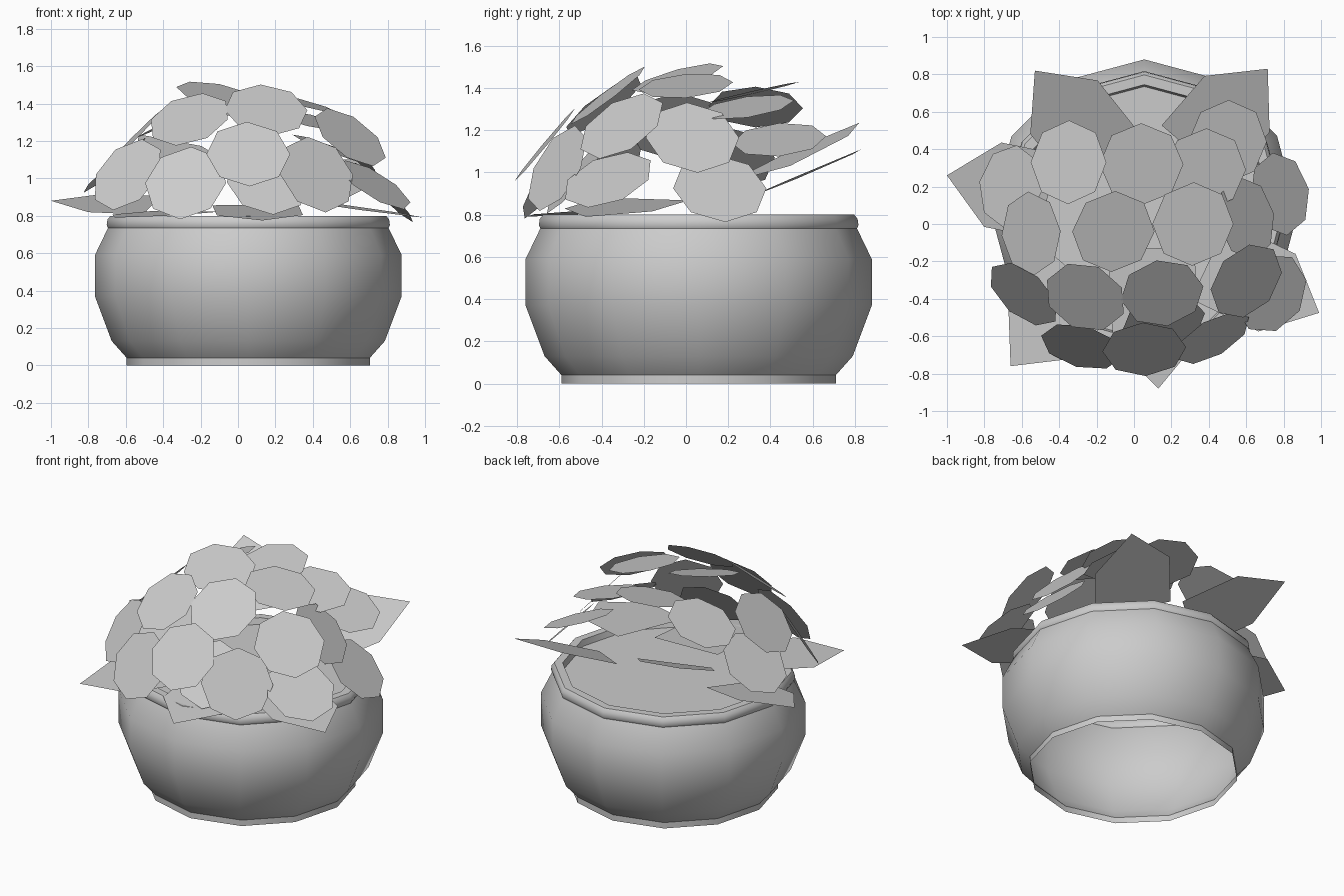
import bpy, math
from mathutils import Vector

if "Cube" in bpy.data.objects:
    bpy.data.objects.remove(bpy.data.objects["Cube"])

grey = bpy.data.materials.new("pale grey")
grey.diffuse_color = (0.6, 0.6, 0.6, 1)
grey.use_nodes = True
grey.node_tree.nodes["Principled BSDF"].inputs["Base Color"].default_value = grey.diffuse_color
PX, PY = 0.055, 0.06          # pot axis


def make(name, verts, faces, smooth_angle=None):
    me = bpy.data.meshes.new(name)
    me.from_pydata(verts, [], faces)
    me.materials.append(grey)
    if smooth_angle:
        me.polygons.foreach_set("use_smooth", [True] * len(me.polygons))
        me.set_sharp_from_angle(angle=math.radians(smooth_angle))
    me.update()
    ob = bpy.data.objects.new(name, me)
    bpy.context.collection.objects.link(ob)
    return ob


def lathe(name, profile, n=12):
    """Revolve an (r, z) profile around the pot axis; the top is closed by the soil."""
    verts, faces = [], []
    for r, z in profile:
        for i in range(n):
            a = 2 * math.pi * i / n
            verts.append((PX + r * math.cos(a), PY + r * math.sin(a), z))
    for k in range(len(profile) - 1):
        for i in range(n):
            j = (i + 1) % n
            faces.append((k * n + i, k * n + j, (k + 1) * n + j, (k + 1) * n + i))
    top = (len(profile) - 1) * n
    faces.append(tuple(range(top, top + n)))
    return make(name, verts, faces, 36)


def blossom(i, centre, normal, r=0.224):
    """Flat octagonal blossom facing along normal."""
    n = Vector(normal).normalized()
    up = Vector((0, 0, 1)) if n.z < 0.9 else Vector((0, 1, 0))
    u = up.cross(n).normalized()
    v = n.cross(u)
    c = Vector(centre)
    verts = [c + r * (math.cos(k * math.pi / 4) * u + math.sin(k * math.pi / 4) * v)
             for k in range(8)]
    make(f"blossom_{i}", verts, [tuple(range(8))])


def leaf(i, tip, direction, gx, gy, length=0.55):
    """House-shaped pointed leaf lying in a plane that rises gx per x and gy per y."""
    d = Vector(direction).normalized()
    s = Vector((-d.y, d.x))
    verts = []
    for along, side in [(0, 0), (0.25, 0.23), (length, 0.23), (length, -0.23), (0.25, -0.23)]:
        o = -along * d + side * s
        verts.append((tip[0] + o.x, tip[1] + o.y, tip[2] + gx * o.x + gy * o.y))
    make(f"leaf_{i}", verts, [(0, 1, 2, 3, 4)])


# open-bottomed pot with foot ring, rim and soil
lathe("pot", [(0.65, 0.0), (0.65, 0.04), (0.73, 0.13),
              (0.82, 0.37), (0.82, 0.59), (0.75, 0.735), (0.757, 0.75), (0.753, 0.78),
              (0.737, 0.80), (0.685, 0.80), (0.675, 0.76)])

# flower dome
blossoms = [
    # top and back
    ((-0.35, 0.33, 1.31), (-0.43, 0.03, 0.90)),
    ((0.04, 0.32, 1.38), (-0.03, -0.22, 0.97)),
    ((0.38, 0.29, 1.31), (0.22, -0.14, 0.96)),
    ((0.50, 0.44, 1.155), (0.35, -0.08, 0.93)),
    ((-0.11, -0.04, 1.447), (0.18, -0.26, 0.95)),
    ((0.315, 0.0, 1.41), (0.25, -0.08, 0.96)),
    # left side
    ((-0.66, 0.20, 1.07), (-0.65, 0.10, 0.75)),
    ((-0.55, -0.05, 1.22), (-0.70, -0.05, 0.70)),
    # right side
    ((0.60, 0.03, 1.165), (0.72, 0.12, 0.66)),
    ((0.78, 0.16, 0.925), (0.70, 0.12, 0.70)),
    ((0.60, -0.305, 1.22), (0.52, -0.45, 0.72)),
    ((0.73, -0.37, 0.965), (0.50, -0.30, 0.81)),
    # upper front
    ((-0.26, -0.39, 1.315), (-0.25, -0.57, 0.78)),
    ((0.15, -0.37, 1.365), (0.10, -0.60, 0.79)),
    # lower front
    ((-0.59, -0.375, 1.02), (-0.55, -0.64, 0.53)),
    ((-0.28, -0.655, 0.975), (-0.22, -0.83, 0.50)),
    ((0.055, -0.67, 1.13), (0.04, -0.77, 0.64)),
    ((0.42, -0.61, 1.02), (0.45, -0.78, 0.43)),
    ((0.16, -0.52, 0.98), (0.15, -0.75, 0.62)),
]
for i, (c, n) in enumerate(blossoms):
    blossom(i + 1, c, n)

# leaves fanning out under the flowers
leaves = [
    ((-1.0, 0.26, 0.88), (-0.98, 0.2), 0.0, 0.22, 0.55),
    ((0.99, -0.475, 0.79), (0.9, -0.43), -0.13, 0.03, 0.65),
    ((0.13, -0.88, 0.775), (0.05, -1.0), 0.0, 0.11, 0.75),
    ((-0.66, -0.76, 0.79), (-0.65, -0.76), 0.03, 0.05, 0.6),
    ((-0.53, 0.82, 1.235), (-0.62, 0.78), -0.12, 0.42, 0.6),
    ((0.715, 0.83, 1.11), (0.65, 0.75), 0.02, 0.42, 0.6),
]
for i, args in enumerate(leaves):
    leaf(i + 1, *args)
